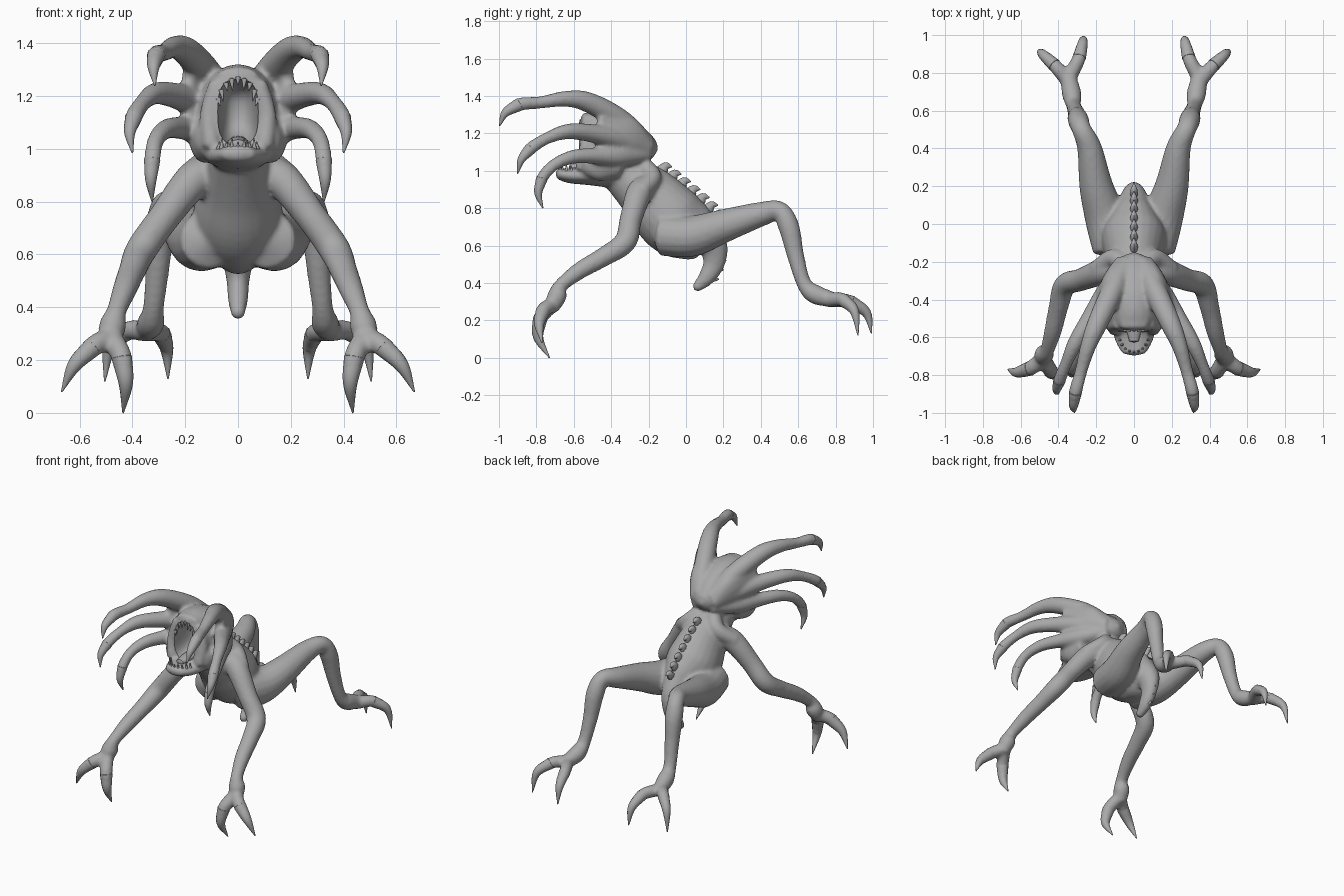
import bpy, bmesh, math
from mathutils import Vector

default_cube = bpy.data.objects.get("Cube")
if default_cube:
    bpy.data.objects.remove(default_cube, do_unlink=True)

# Single skin colour
grey = bpy.data.materials.new("clay_grey")
grey.use_nodes = True
shade = (0.4, 0.4, 0.4, 1)
grey.diffuse_color = shade
for node in grey.node_tree.nodes:
    if node.type == 'BSDF_PRINCIPLED':
        node.inputs["Base Color"].default_value = shade
        node.inputs["Roughness"].default_value = 0.7


def resample(points, steps):
    """Catmull-Rom through (x, y, z, thickness, width) points."""
    keys = [Vector(p if len(p) == 5 else (*p, p[3])) for p in points]
    keys = [keys[0] * 2 - keys[1]] + keys + [keys[-1] * 2 - keys[-2]]
    out = []
    for a, b, c, d in zip(keys, keys[1:], keys[2:], keys[3:]):
        for i in range(steps):
            t = i / steps
            out.append(0.5 * (2 * b + (c - a) * t + (2 * a - 5 * b + 4 * c - d) * t ** 2
                              + (3 * b - a - 3 * c + d) * t ** 3))
    return out + [keys[-2]]


def tube(bm, points, sides=16, steps=6):
    """Loft elliptical rings along a smooth path, with domed ends."""
    path = resample(points, steps)
    spots = [Vector(p[:3]) for p in path]
    last = len(path) - 1
    rings = []
    for i, p in enumerate(path):
        along = (spots[min(i + 1, last)] - spots[max(i - 1, 0)]).normalized()
        side = Vector((1, 0, 0))
        side = (side - along * along.dot(side)).normalized()
        up = along.cross(side)
        thick, wide = max(p[3], 0.002), max(p[4], 0.002)
        ring = []
        for k in range(sides):
            a = math.tau * k / sides
            ring.append(bm.verts.new(spots[i] + side * wide * math.cos(a) + up * thick * math.sin(a)))
        rings.append(ring)
        if i in (0, last):
            tip = bm.verts.new(spots[i] + along * min(thick, wide) * (0.5 if i else -0.5))
            for k in range(sides):
                pair = (ring[k], ring[(k + 1) % sides])
                bm.faces.new((*(pair if i else pair[::-1]), tip))
    for low, high in zip(rings, rings[1:]):
        for k in range(sides):
            n = (k + 1) % sides
            bm.faces.new((low[k], low[n], high[n], high[k]))


def both_sides(bm, points, **options):
    for s in (1, -1):
        tube(bm, [(s * p[0], *p[1:]) for p in points], **options)


def finish(bm, name):
    bmesh.ops.recalc_face_normals(bm, faces=bm.faces)
    mesh = bpy.data.meshes.new(name)
    bm.to_mesh(mesh)
    bm.free()
    ob = bpy.data.objects.new(name, mesh)
    bpy.context.collection.objects.link(ob)
    dress(ob)
    return ob


def dress(ob):
    ob.data.materials.clear()
    ob.data.materials.append(grey)
    ob.data.shade_smooth()
    ob.data.set_sharp_from_angle(angle=math.radians(50))


# Paths on the model's left; each digit ends in a claw
arm = [(.08, -.2, .92, .065), (.17, -.25, .88, .07), (.28, -.295, .74, .06), (.365, -.325, .62, .06),
       (.4, -.44, .54, .052), (.43, -.57, .465, .046), (.46, -.67, .385, .038),
       (.475, -.69, .33, .052), (.49, -.72, .26, .038)]
leg = [(.11, -.13, .655, .11), (.15, .03, .65, .11), (.2, .2, .705, .09), (.235, .4, .768, .066),
       (.277, .5, .785, .052), (.295, .55, .7, .056), (.305, .585, .55, .046), (.32, .63, .4, .04),
       (.33, .69, .34, .052), (.35, .79, .31, .04)]
hand_digits = [
    [(.48, -.71, .29, .04), (.55, -.765, .25, .039), (.62, -.785, .18, .027), (.668, -.77, .08, .003)],
    [(.48, -.71, .29, .04), (.44, -.78, .21, .039), (.425, -.79, .11, .027), (.435, -.73, 0, .003)]]
foot_digits = [
    [(.35, .76, .31, .04), (.29, .88, .3, .036), (.27, .965, .24, .025), (.265, .992, .13, .003)],
    [(.35, .76, .31, .04), (.42, .84, .31, .036), (.485, .9, .25, .025), (.505, .92, .12, .003)]]
crest_fingers = [
    [(.04, -.2, 1.15, .04), (.11, -.35, 1.27, .06), (.19, -.52, 1.365, .055), (.24, -.64, 1.385, .043),
     (.28, -.78, 1.365, .033), (.31, -.89, 1.355, .035), (.32, -.965, 1.31, .023), (.315, -.997, 1.24, .003)],
    [(.05, -.2, 1.12, .04), (.14, -.36, 1.17, .06), (.23, -.5, 1.2, .05), (.31, -.63, 1.21, .042),
     (.36, -.74, 1.175, .032), (.395, -.83, 1.12, .033), (.41, -.88, 1.06, .021), (.4, -.9, .985, .003)],
    [(.05, -.2, 1.09, .04), (.14, -.36, 1.08, .06), (.21, -.48, 1.08, .045), (.27, -.6, 1.075, .038),
     (.31, -.7, 1.035, .032), (.325, -.77, .96, .031), (.33, -.79, .88, .021), (.325, -.765, .8, .003)]]

# Fused body: torso with tail, skull, jaw, limbs and crest
bm = bmesh.new()
tube(bm, [(0, -.36, 1.0, .11, .1), (0, -.2, .87, .16, .14), (0, -.07, .735, .185, .17),
          (0, .05, .66, .152, .115), (0, .14, .6, .085, .07), (0, .15, .51, .06, .045),
          (0, .11, .43, .045, .038), (0, .05, .37, .025, .025)], sides=24)
tube(bm, [(0, -.17, 1.12, .05, .06), (0, -.26, 1.13, .12, .11), (0, -.38, 1.14, .17, .15),
          (0, -.48, 1.14, .18, .15), (0, -.55, 1.14, .16, .12)], sides=24)
tube(bm, [(0, -.38, .975, .07, .11), (0, -.52, .975, .052, .125), (0, -.62, .975, .042, .1),
          (0, -.685, .985, .03, .065)])
tube(bm, [(0, -.45, 1.27, .045, .1), (0, -.55, 1.275, .035, .075)])
for limb in (arm, leg):
    both_sides(bm, limb)
for digit in hand_digits + foot_digits:
    both_sides(bm, digit[:3])
for finger in crest_fingers:
    both_sides(bm, finger[:-1])
# palm webs behind the fingers
both_sides(bm, [(.05, -.2, 1.12, .05, .05), (.12, -.33, 1.17, .13, .06), (.195, -.47, 1.18, .15, .03)])
# cheeks
both_sides(bm, [(.1, -.36, 1.03, .07, .07), (.125, -.46, 1.04, .095, .06), (.115, -.54, 1.04, .065, .045)])
# lips joining the brow to the jaw
both_sides(bm, [(.08, -.53, 1.25, .03), (.11, -.535, 1.13, .035), (.1, -.56, 1.01, .035)])
# shoulder slopes
both_sides(bm, [(.05, -.22, 1.02, .05), (.11, -.18, .96, .05), (.2, -.24, .89, .045)])
body = finish(bm, "body")


def squared(value, power=0.7):
    return math.copysign(abs(value) ** power, value)


# Mouth cavity cutter, a squared-off ellipsoid
bm = bmesh.new()
bmesh.ops.create_uvsphere(bm, u_segments=32, v_segments=20, radius=1)
for v in bm.verts:
    v.co = Vector((squared(v.co.x) * .08, v.co.y * .25 - .65, squared(v.co.z) * .13 + 1.14))
cutter = finish(bm, "mouth_cutter")
cutter.hide_render = True

remesh = body.modifiers.new("fuse", 'REMESH')
remesh.mode = 'VOXEL'
remesh.voxel_size = 0.011
soften = body.modifiers.new("soften", 'SMOOTH')
soften.factor = 0.5
soften.iterations = 6
carve = body.modifiers.new("mouth", 'BOOLEAN')
carve.operation = 'DIFFERENCE'
carve.object = cutter
graph = bpy.context.evaluated_depsgraph_get()
fused = bpy.data.meshes.new_from_object(body.evaluated_get(graph))
body.modifiers.clear()
body.data = fused
dress(body)
bpy.data.objects.remove(cutter, do_unlink=True)

# Claws overlap the fused digits and taper to points
for name, digits in (("hand_claws", hand_digits), ("foot_claws", foot_digits), ("crest_claws", crest_fingers)):
    bm = bmesh.new()
    for digit in digits:
        both_sides(bm, digit[-3:], sides=12)
    finish(bm, name)

# Hooked plates down the spine and the back of the tail
bm = bmesh.new()
ridge = resample([(0, -.12, 1.0, .032), (0, -.02, .92, .032), (0, .08, .835, .032), (0, .17, .75, .028)], 2)
for x, y, z, thick, wide in ridge:
    tube(bm, [(0, y - .01, z, thick, .022), (0, y + .015, z + .025, thick * .7, .017),
              (0, y + .045, z + .022, .003)], sides=8, steps=3)
for y, z in ((.18, .57), (.18, .52), (.165, .47), (.14, .42)):
    tube(bm, [(0, y - .02, z, .025, .018), (0, y + .035, z, .004)], sides=8, steps=2)
finish(bm, "spine_plates")

# Teeth follow the upper lip and the rim of the jaw
bm = bmesh.new()
count = 9
for i in range(count):
    a = math.radians(-70 + 140 * i / (count - 1))
    s, c = math.sin(a), math.cos(a)
    size = .042 if i % 2 else .028
    tube(bm, [(.08 * s, -.56, 1.15 + .12 * c, .011),
              (.07 * s, -.57, 1.15 + .12 * c - size, .001)], sides=8, steps=2)
    tube(bm, [(.08 * s, -.58 - .095 * c, .99, .011),
              (.075 * s, -.58 - .1 * c, 1.0 + size, .001)], sides=8, steps=2)
finish(bm, "teeth")

# Tongue
bm = bmesh.new()
tube(bm, [(0, -.46, 1.02, .03, .04), (0, -.55, 1.02, .025, .04), (0, -.62, 1.02, .015, .025)])
finish(bm, "tongue")
